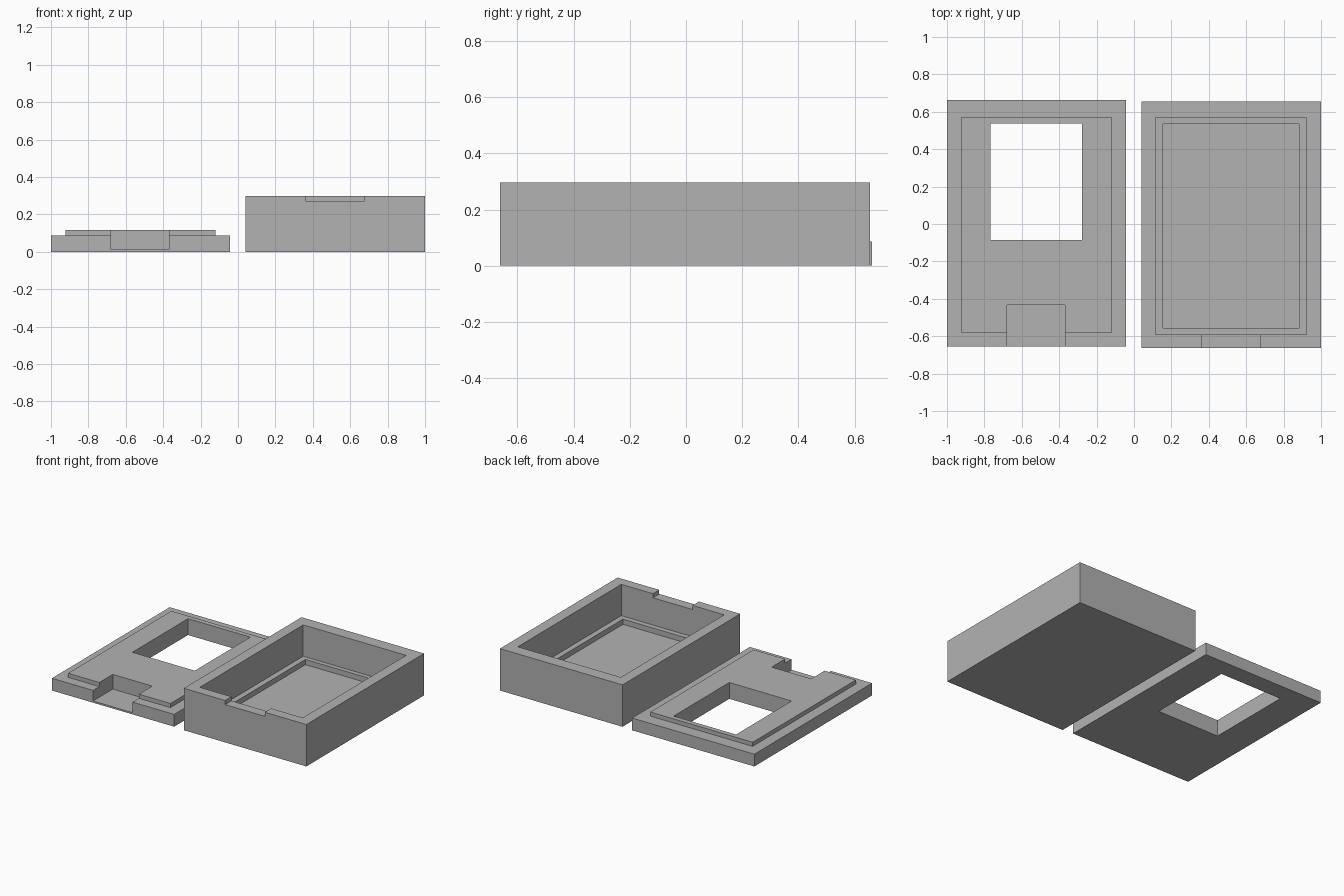
import bpy

if "Cube" in bpy.data.objects:
    bpy.data.objects.remove(bpy.data.objects["Cube"])

grey = bpy.data.materials.new("light grey plastic")
grey.diffuse_color = (0.448, 0.448, 0.448, 1)
grey.use_nodes = True
grey.node_tree.nodes["Principled BSDF"].inputs["Base Color"].default_value = grey.diffuse_color


def block(name, x, y, z):
    """Box spanning the given (min, max) ranges."""
    bpy.ops.mesh.primitive_cube_add(size=1)
    ob = bpy.context.object
    ob.name = name
    for v in ob.data.vertices:
        v.co = [r[0] if c < 0 else r[1] for c, r in zip(v.co, (x, y, z))]
    ob.data.materials.append(grey)
    return ob


def combine(target, tool, operation):
    """Boolean the tool into the target and discard the tool."""
    mod = target.modifiers.new("shape", 'BOOLEAN')
    mod.object, mod.operation, mod.solver = tool, operation, 'EXACT'
    bpy.context.view_layer.objects.active = target
    bpy.ops.object.modifier_apply(modifier=mod.name)
    bpy.data.objects.remove(tool)


# Lid: slab with a raised locating plug
lid = block("lid", (-1, -0.042), (-0.655, 0.663), (0, 0.087))
combine(lid, block("plug", (-0.923, -0.121), (-0.584, 0.572), (0.04, 0.116)), 'UNION')
# Window through the lid, and connector recess open to the front
combine(lid, block("window", (-0.768, -0.279), (-0.086, 0.537), (-0.1, 0.3)), 'DIFFERENCE')
combine(lid, block("recess", (-0.678, -0.368), (-0.8, -0.434), (0.012, 0.3)), 'DIFFERENCE')

# Case: open box with a ledge around a deeper floor
case = block("case", (0.039, 1), (-0.663, 0.655), (0, 0.297))
combine(case, block("cavity", (0.115, 0.922), (-0.592, 0.566), (0.075, 0.5)), 'DIFFERENCE')
combine(case, block("floor_well", (0.155, 0.883), (-0.555, 0.534), (0.038, 0.2)), 'DIFFERENCE')
# Connector notch in the front wall
combine(case, block("notch", (0.363, 0.674), (-0.8, -0.5), (0.268, 0.5)), 'DIFFERENCE')
